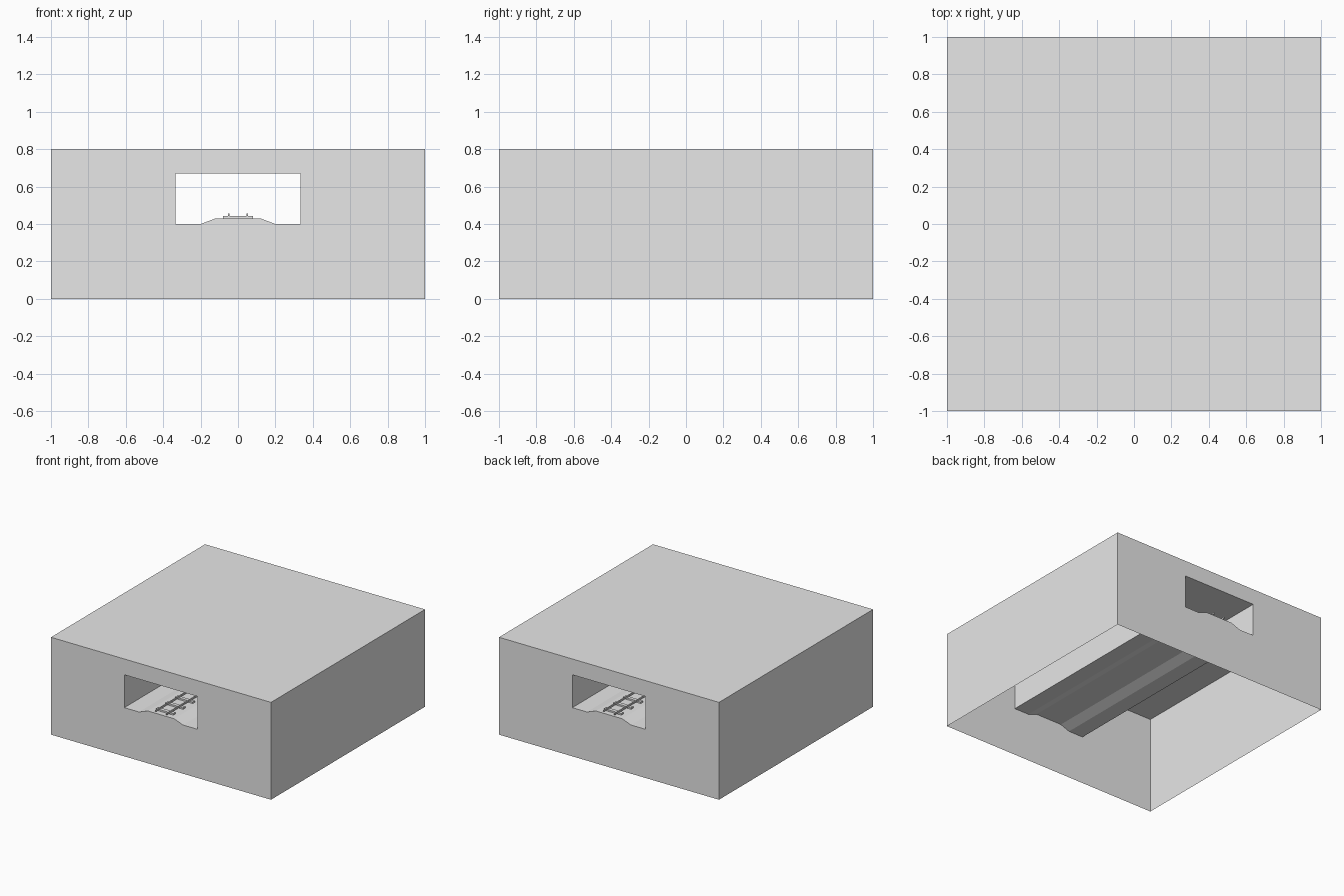
import bpy
import bmesh

cube = bpy.data.objects.get("Cube")
if cube:
    bpy.data.objects.remove(cube, do_unlink=True)

HEIGHT = 0.8
BED_TOP = 0.43
SLEEPER_TOP = 0.443
RAIL_TOP = 0.456

grey = bpy.data.materials.new("plain_grey")
grey.use_nodes = True
colour = (0.8, 0.8, 0.8, 1)
grey.diffuse_color = colour
grey.node_tree.nodes["Principled BSDF"].inputs["Base Color"].default_value = colour


def finish(name, bm):
    mesh = bpy.data.meshes.new(name)
    bm.to_mesh(mesh)
    bm.free()
    mesh.materials.append(grey)
    obj = bpy.data.objects.new(name, mesh)
    bpy.context.collection.objects.link(obj)
    return obj


def mirror(obj, x, y):
    mod = obj.modifiers.new("mirror", "MIRROR")
    mod.use_axis = (x, y, False)


def box(name, x, y, z):
    """Box spanning the given (low, high) ranges."""
    bm = bmesh.new()
    bmesh.ops.create_cube(bm, size=1)
    for v in bm.verts:
        v.co = [r[0] if c < 0 else r[1] for c, r in zip(v.co, (x, y, z))]
    return finish(name, bm)


# Tunnel block: half the end wall swept to the middle, open underneath
half_wall = [(0, 0), (1, 0), (1, HEIGHT), (0, HEIGHT),
             (0, 0.67), (0.333, 0.67), (0.333, 0.4),
             (0.2, 0.4), (0.12, BED_TOP), (0, BED_TOP)]
bm = bmesh.new()
front = [bm.verts.new((x, -1, z)) for x, z in half_wall]
middle = [bm.verts.new((x, 0, z)) for x, z in half_wall]
bm.faces.new(front)
for i, (x, z) in enumerate(half_wall):
    j = (i + 1) % len(half_wall)
    on_centre = x == 0 and half_wall[j][0] == 0
    on_ground = z == 0 and half_wall[j][1] == 0
    if not on_centre and not on_ground:
        bm.faces.new((front[j], front[i], middle[i], middle[j]))
mirror(finish("tunnel_block", bm), True, True)

# Rails
rail = box("rails", (0.046, 0.054), (-1, 1), (SLEEPER_TOP, RAIL_TOP))
mirror(rail, True, False)

# Sleepers
count = 16
pitch = 2 / count
start = -1 + pitch / 2
sleepers = box("sleepers", (-0.08, 0.08), (start - 0.015, start + 0.015),
               (BED_TOP, SLEEPER_TOP))
array = sleepers.modifiers.new("repeat", "ARRAY")
array.count = count
array.use_relative_offset = False
array.use_constant_offset = True
array.constant_offset_displace = (0, pitch, 0)
